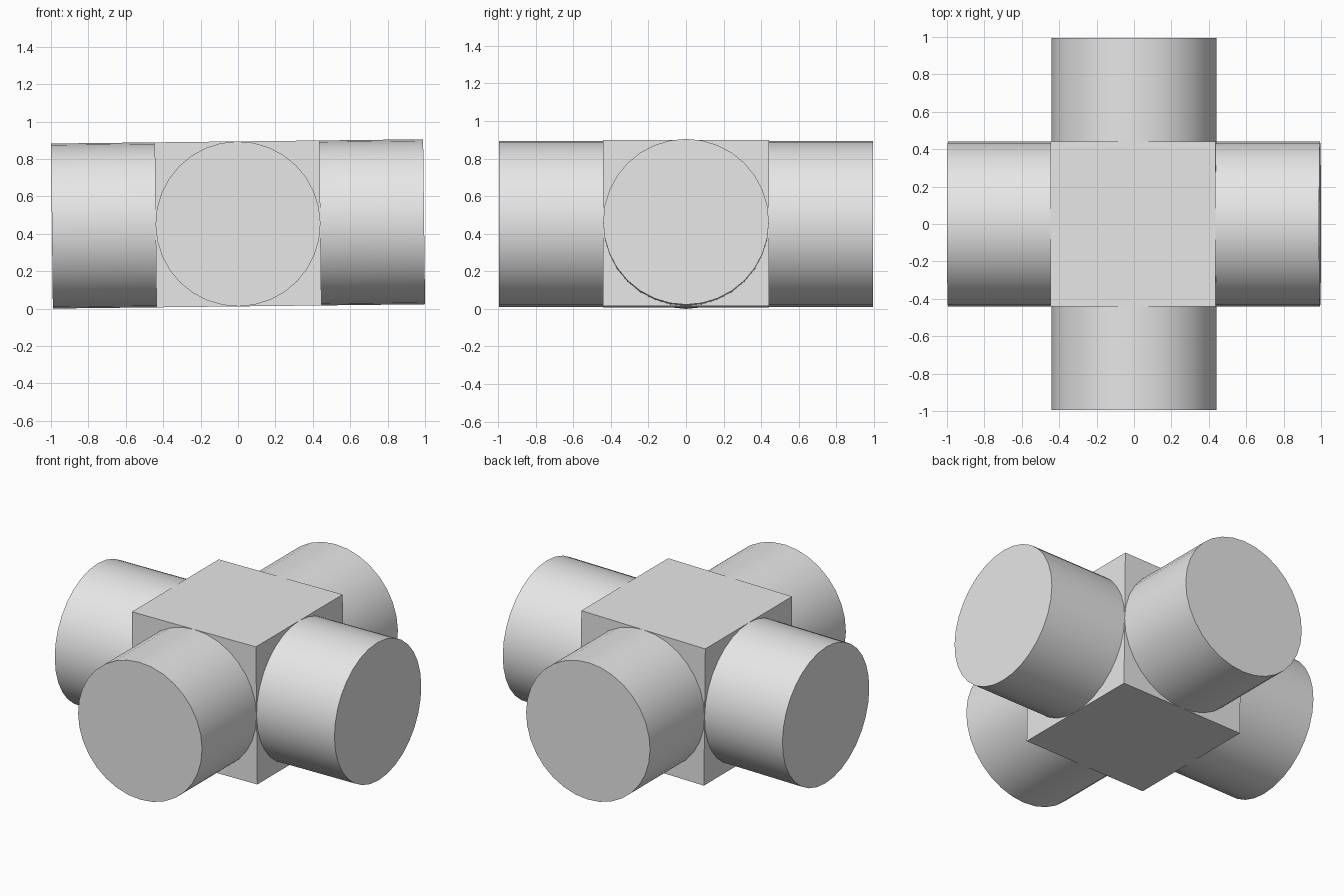
import bpy
from math import pi
from mathutils import Matrix

RADIUS = 0.441      # pipe radius and half the block's width
REACH = 0.995       # distance from the centre to each pipe end
SUNK = 0.05         # how far each pipe enters the block
TILT = Matrix.Translation((0, 0, 0.4525)) @ Matrix.Rotation(-0.0115, 4, 'Y')

if "Cube" in bpy.data.objects:
    bpy.data.objects.remove(bpy.data.objects["Cube"], do_unlink=True)

# Plain grey for every part
grey = bpy.data.materials.new("light_grey")
grey.use_nodes = True
grey.diffuse_color = (0.8, 0.8, 0.8, 1)
grey.node_tree.nodes["Principled BSDF"].inputs["Base Color"].default_value = (0.8, 0.8, 0.8, 1)


def finish(name, matrix):
    part = bpy.context.object
    part.name = name
    part.data.materials.append(grey)
    part.matrix_world = TILT @ matrix
    return part


# Central block
bpy.ops.mesh.primitive_cube_add(size=2 * RADIUS)
finish("centre_block", Matrix.Identity(4))

# Four round arms, one per side
for i, side in enumerate(("left", "back", "right", "front")):
    start = RADIUS - SUNK
    bpy.ops.mesh.primitive_cylinder_add(vertices=32, radius=RADIUS, depth=REACH - start)
    turn = Matrix.Rotation(i * pi / 2, 4, 'Z')
    place = Matrix.Translation(((REACH + start) / 2, 0, 0)) @ Matrix.Rotation(pi / 2, 4, 'Y')
    finish(side + "_arm", turn @ place)
    bpy.ops.object.shade_smooth_by_angle(angle=pi / 6)
